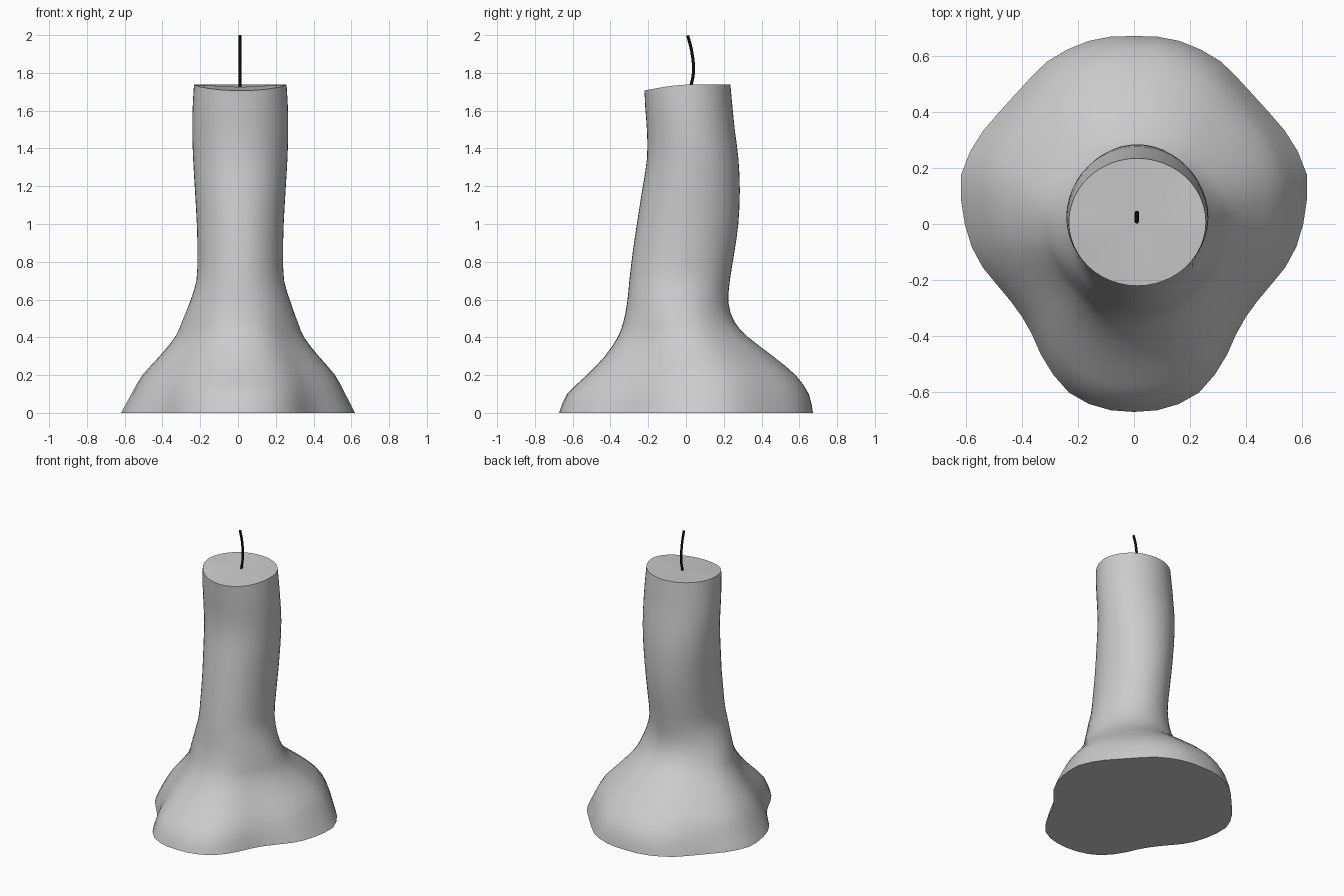
import bpy, bmesh
from math import sin, cos, pi, degrees, asin

if "Cube" in bpy.data.objects:
    bpy.data.objects.remove(bpy.data.objects["Cube"])

# Wax sections: height, half width in x, front y, back y
SECTIONS = [
    (0.00, 0.625, -0.672, 0.672), (0.10, 0.572, -0.630, 0.650),
    (0.20, 0.515, -0.525, 0.580), (0.30, 0.425, -0.430, 0.460),
    (0.40, 0.345, -0.362, 0.330), (0.48, 0.310, -0.332, 0.258),
    (0.58, 0.270, -0.312, 0.225), (0.70, 0.232, -0.300, 0.232),
    (0.85, 0.227, -0.282, 0.256), (1.00, 0.230, -0.260, 0.277),
    (1.18, 0.240, -0.232, 0.285), (1.35, 0.250, -0.206, 0.277),
    (1.50, 0.254, -0.207, 0.258), (1.62, 0.252, -0.216, 0.246),
    (1.738, 0.245, -0.221, 0.235)]
# Melted foot outline: angle from the x axis (front -90, back 90), radius factor
OUTLINE = [(-90, 1.0), (-78, 1.0), (-67, .97), (-56, .90), (-46, .83), (-36, .805),
           (-26, .825), (-16, .89), (-6, .945), (3, .98), (14, 1.025), (25, 1.01),
           (37, .975), (48, .965), (61, 1.0), (78, 1.01), (90, 1.0)]
SIDES, STEPS = 48, 2


def spline(p0, p1, p2, p3, t):
    """Smooth interpolation between p1 and p2."""
    return tuple(b + 0.5 * t * (c - a + t * (2*a - 5*b + 4*c - d + t * (3*(b - c) + d - a)))
                 for a, b, c, d in zip(p0, p1, p2, p3))


def outline(angle):
    for (a0, f0), (a1, f1) in zip(OUTLINE, OUTLINE[1:]):
        if angle <= a1:
            return f0 + (f1 - f0) * (angle - a0) / (a1 - a0)
    return OUTLINE[-1][1]


# Candle body: lofted rings
levels = []
n = len(SECTIONS)
for i in range(n - 1):
    pts = [SECTIONS[min(max(i + k, 0), n - 1)] for k in (-1, 0, 1, 2)]
    levels += [spline(*pts, s / STEPS) for s in range(STEPS)]
levels.append(SECTIONS[-1])

bm = bmesh.new()
rings = []
for z, half, front, back in levels:
    cy, ry = (front + back) / 2, (back - front) / 2
    cx = 0.012 * min(1, z / 0.6)
    melt = max(0, 1 - z / 0.62) ** 0.8
    tilt = 0.032 if z > 1.73 else 0
    ring = []
    for k in range(SIDES):
        a = 2 * pi * k / SIDES
        f = 1 + (outline(degrees(asin(max(-1, min(1, sin(a)))))) - 1) * melt
        ring.append(bm.verts.new((cx + half * f * cos(a), cy + ry * f * sin(a),
                                  z - tilt * max(0, -sin(a)) ** 1.5)))
    rings.append(ring)
for lo, hi in zip(rings, rings[1:]):
    for k in range(SIDES):
        j = (k + 1) % SIDES
        bm.faces.new((lo[k], lo[j], hi[j], hi[k]))
# Flat underside and slightly dished top
bm.faces.new(rings[0][::-1])
centre = bm.verts.new((0.012, 0.02, 1.725))
for k in range(SIDES):
    bm.faces.new((rings[-1][k], rings[-1][(k + 1) % SIDES], centre))
mesh = bpy.data.meshes.new("candle_wax")
bm.to_mesh(mesh)
bm.free()
wax = bpy.data.objects.new("candle_wax", mesh)
bpy.context.collection.objects.link(wax)
bpy.context.view_layer.objects.active = wax
wax.select_set(True)
bpy.ops.object.shade_smooth_by_angle(angle=pi / 4)

# Wick: thin bent tube
curve = bpy.data.curves.new("wick", 'CURVE')
curve.dimensions = '3D'
curve.bevel_depth = 0.008
curve.bevel_resolution = 2
curve.use_fill_caps = True
path = curve.splines.new('BEZIER')
points = [(0.01, 0.022, 1.715), (0.01, 0.039, 1.80), (0.01, 0.031, 1.91), (0.01, 0.009, 1.998)]
path.bezier_points.add(len(points) - 1)
for bp, co in zip(path.bezier_points, points):
    bp.co = co
    bp.handle_left_type = bp.handle_right_type = 'AUTO'
wick = bpy.data.objects.new("wick", curve)
bpy.context.collection.objects.link(wick)
black = bpy.data.materials.new("wick_black")
black.diffuse_color = (0.005, 0.005, 0.005, 1)
black.use_nodes = True
black.node_tree.nodes["Principled BSDF"].inputs["Base Color"].default_value = black.diffuse_color
curve.materials.append(black)
